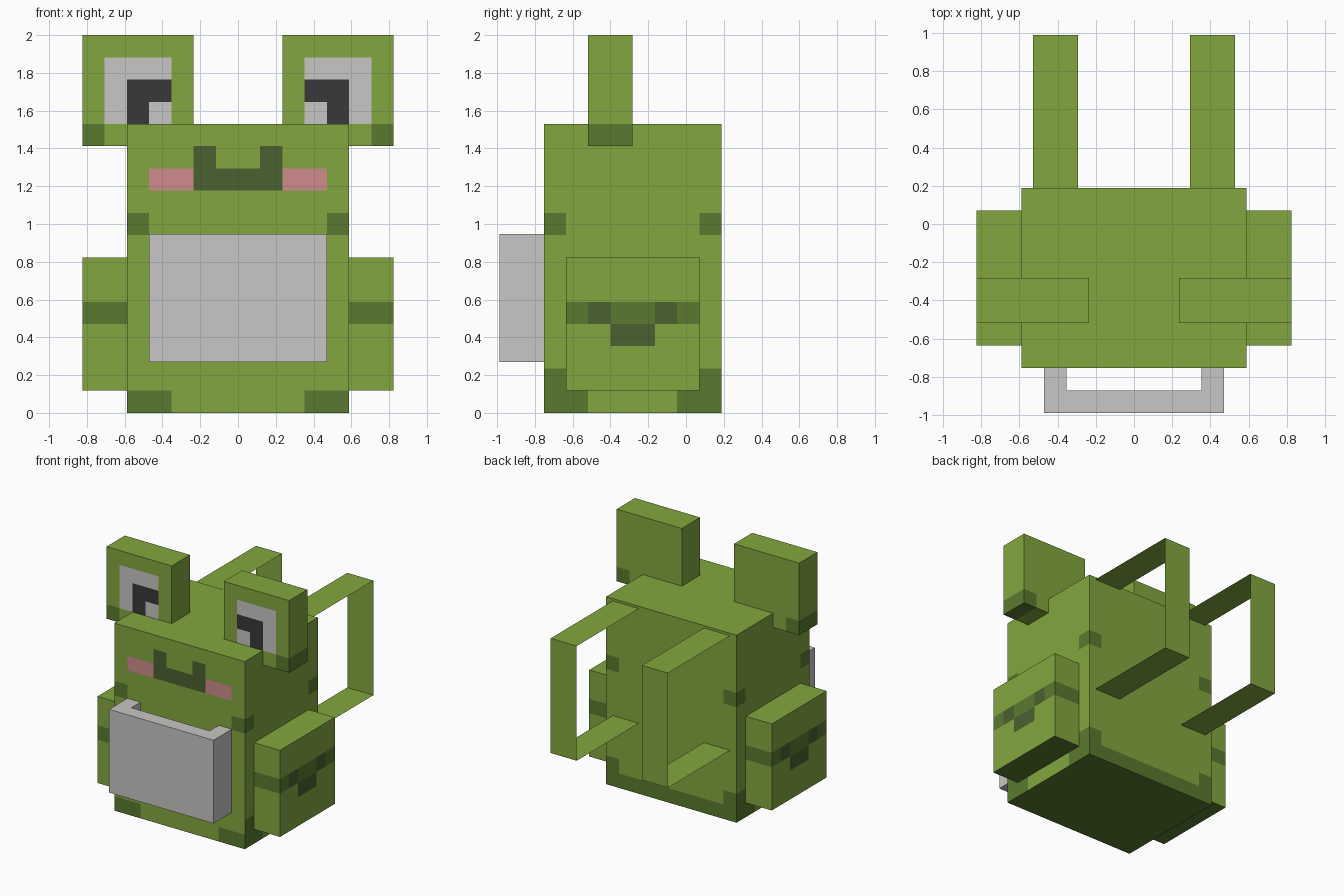
import bpy, bmesh
from mathutils import Vector

if "Cube" in bpy.data.objects:
    bpy.data.objects.remove(bpy.data.objects["Cube"])

U = 2 / 17          # one block unit: the model is 17 units tall
YC = -0.2824        # depth centre of the bag body


def srgb(r, g, b):
    def lin(c):
        c /= 255
        return c / 12.92 if c <= 0.04045 else ((c + 0.055) / 1.055) ** 2.4
    return (lin(r), lin(g), lin(b), 1)


COLOURS = {
    "leaf green": srgb(130, 167, 63),
    "moss green": srgb(90, 122, 46),
    "deep green": srgb(74, 97, 48),
    "cheek pink": srgb(207, 140, 140),
    "pale grey": srgb(201, 199, 197),
    "charcoal": srgb(58, 56, 57),
}
MATS = []
for name, col in COLOURS.items():
    m = bpy.data.materials.new(name)
    m.diffuse_color = col
    m.use_nodes = True
    m.node_tree.nodes["Principled BSDF"].inputs["Base Color"].default_value = m.diffuse_color
    MATS.append(m)
GREEN, MOSS, DEEP, PINK, GREY, DARK = range(6)


def place(x, y, z):
    """Block units (y from the body centre) to world units."""
    return Vector((x * U, YC + y * U, z * U))


def finish(name, bm, single=None):
    if single is not None:
        for f in bm.faces:
            f.material_index = 0
    me = bpy.data.meshes.new(name)
    bm.to_mesh(me)
    bm.free()
    for m in (MATS if single is None else [MATS[single]]):
        me.materials.append(m)
    ob = bpy.data.objects.new(name, me)
    bpy.context.collection.objects.link(ob)
    return ob


def block(name, lo, hi, rule):
    """Box of unit cells; rule(centre, axis, side) gives each cell's colour."""
    bm = bmesh.new()
    for axis in range(3):
        b, c = (axis + 1) % 3, (axis + 2) % 3
        for side in (-1, 1):
            for i in range(lo[b], hi[b]):
                for j in range(lo[c], hi[c]):
                    pts = []
                    for di, dj in ((0, 0), (1, 0), (1, 1), (0, 1)):
                        p = [0, 0, 0]
                        p[axis] = hi[axis] if side > 0 else lo[axis]
                        p[b], p[c] = i + di, j + dj
                        pts.append(p)
                    if side < 0:
                        pts.reverse()
                    f = bm.faces.new([bm.verts.new(place(*p)) for p in pts])
                    mid = [sum(p[k] for p in pts) / 4 for k in range(3)]
                    f.material_index = rule(mid, axis, side)
    bmesh.ops.remove_doubles(bm, verts=bm.verts, dist=1e-4)
    return finish(name, bm)


def body_rule(p, axis, side):
    x, y, z = abs(p[0]), abs(p[1]), p[2]
    if axis == 2:
        return GREEN if side > 0 else MOSS
    edge = (x > 4) if axis == 1 else (y > 3)
    if edge and 8 < z < 9:                      # spots on the upright edges
        return MOSS
    if axis == 0:                               # sides: stepped bottom corners
        return MOSS if (z < 1 and y > 2) or (z < 2 and edge) else GREEN
    if side > 0:                                # back: full bottom row
        return MOSS if z < 1 or (z < 2 and edge) else GREEN
    if z < 1 and x > 3:
        return MOSS
    if 10 < z < 11 and x < 4:                   # mouth and cheeks
        return DEEP if x < 2 else PINK
    if 11 < z < 12 and 1 < x < 2:               # mouth corners
        return DEEP
    return GREEN


def eye_rule(p, axis, side):
    x, z = abs(p[0]), p[2]
    if z < 13 and x > 6:                        # shaded outer bottom corner
        return MOSS
    if axis == 1 and side < 0 and 3 < x < 6 and 13 < z < 16:
        pupil = (14 < z < 15 and x < 5) or (z < 14 and 4 < x < 5)
        return DARK if pupil else GREY
    return GREEN


def side_pocket_rule(p, axis, side):
    y, z = abs(p[1]), p[2]
    if axis == 2:
        return GREEN if side > 0 else MOSS
    if axis == 0 and ((4 < z < 5 and 1 < y < 2) or (3 < z < 4 and y < 1)):
        return DEEP                             # buckle
    return MOSS if 4 < z < 5 else GREEN         # flap band


block("bag_body", (-5, -4, 0), (5, 4, 13), body_rule)

for s, label in ((-1, "left"), (1, "right")):
    def span(a, b):
        return (a, b) if s > 0 else (-b, -a)

    x0, x1 = span(2, 7)
    block("eye_" + label, (x0, -2, 12), (x1, 0, 17), eye_rule)
    x0, x1 = span(5, 7)
    block("side_pocket_" + label, (x0, -3, 1), (x1, 3, 7), side_pocket_rule)

    # shoulder strap: thin sheet bent round three sides of a loop
    bm = bmesh.new()
    path = [(0.165, 1.51), (0.988, 1.51), (0.988, 0.575), (0.165, 0.575)]
    x0, x1 = span(2.5 * U, 4.5 * U)
    rows = [[bm.verts.new((x, y, z)) for x in (x0, x1)] for y, z in path]
    for a, b in zip(rows, rows[1:]):
        bm.faces.new((a[0], a[1], b[1], b[0]))
    bmesh.ops.recalc_face_normals(bm, faces=bm.faces)
    bm.normal_update()
    if max(bm.faces, key=lambda f: f.calc_center_median().z).normal.z < 0:
        bmesh.ops.reverse_faces(bm, faces=bm.faces)
    finish("shoulder_strap_" + label, bm, GREEN)

# front pocket: U-shaped wall, open at the top
bm = bmesh.new()
outline = [(-4, -6), (4, -6), (4, -4), (3, -4), (3, -5), (-3, -5), (-3, -4), (-4, -4)]
base = bm.faces.new([bm.verts.new(place(x, y, 2.28)) for x, y in outline])
top = bmesh.ops.extrude_face_region(bm, geom=[base], use_keep_orig=True)["geom"]
for v in top:
    if isinstance(v, bmesh.types.BMVert):
        v.co.z = 8.05 * U
bmesh.ops.recalc_face_normals(bm, faces=bm.faces)
finish("front_pocket", bm, GREY)
